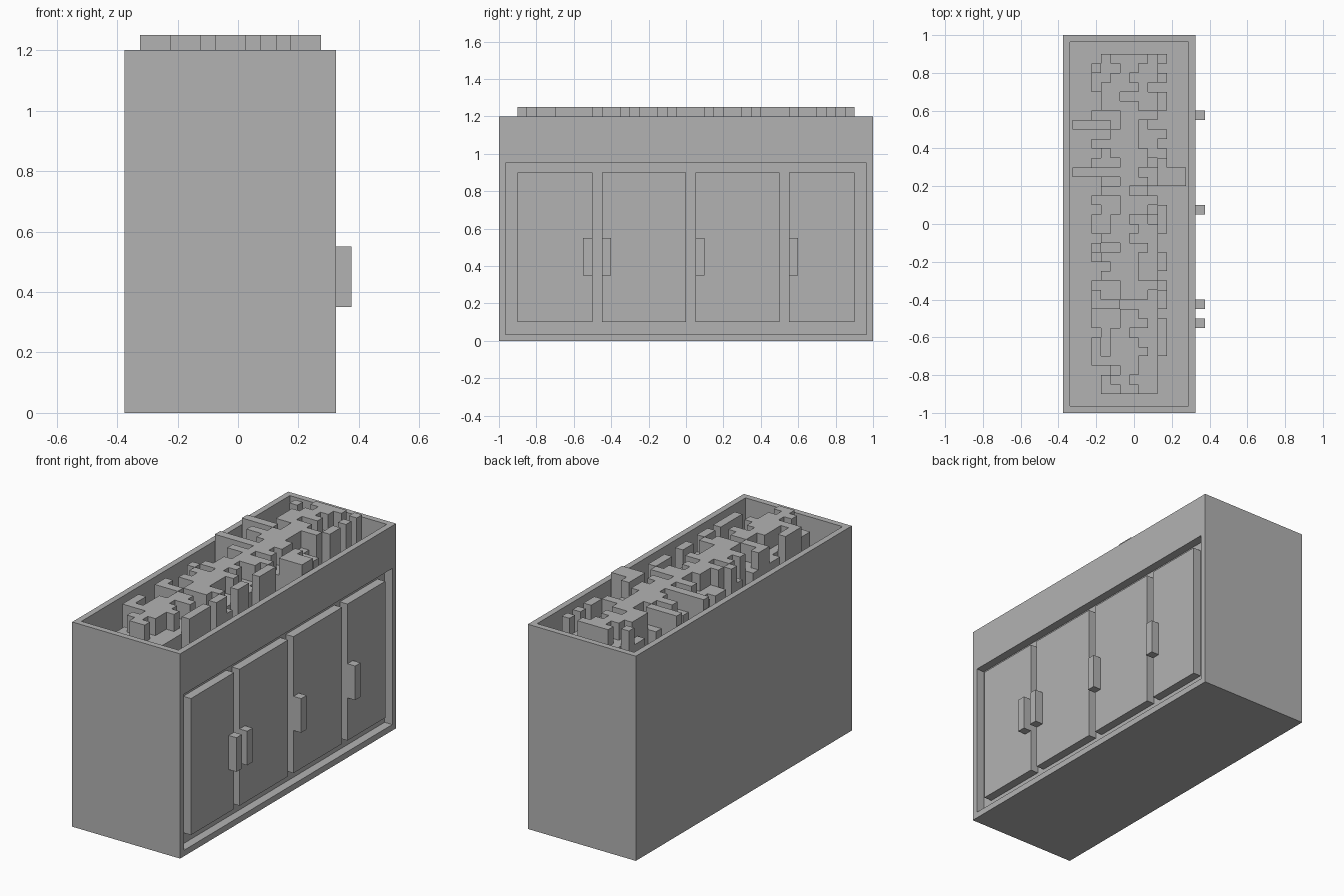
import bpy, bmesh, random
from mathutils import Vector

cube = bpy.data.objects.get("Cube")
if cube:
    bpy.data.objects.remove(cube, do_unlink=True)

grey = bpy.data.materials.new("plain_grey")
grey.use_nodes = True
COLOUR = (0.45, 0.45, 0.45, 1)
grey.diffuse_color = COLOUR
grey.node_tree.nodes["Principled BSDF"].inputs["Base Color"].default_value = COLOUR

U = 0.05                                 # block size
FLOOR, LOW, TALL = 1.0, 1.15, 1.25       # tray floor and block tops


def finish(name, bm):
    mesh = bpy.data.meshes.new(name)
    bm.to_mesh(mesh)
    bm.free()
    mesh.materials.append(grey)
    bpy.context.collection.objects.link(bpy.data.objects.new(name, mesh))


def box_bm(lo, hi):
    bm = bmesh.new()
    bmesh.ops.create_cube(bm, size=1)
    lo, hi = Vector(lo), Vector(hi)
    for v in bm.verts:
        v.co = (lo + hi) / 2 + v.co * (hi - lo)
    return bm


def recess(bm, normal, depth, top):
    """Inset the face looking along normal, cap its height, and sink it."""
    bm.normal_update()
    face = max(bm.faces, key=lambda f: f.normal.dot(Vector(normal)))
    bmesh.ops.inset_individual(bm, faces=[face], thickness=U)
    for v in face.verts:
        v.co.z = min(v.co.z, top)
    sunk = bmesh.ops.extrude_discrete_faces(bm, faces=[face])["faces"][0]
    bmesh.ops.translate(bm, verts=sunk.verts, vec=Vector(normal) * -depth)


# Cabinet body with a sunken door bay and an open tray on top
body = box_bm((-0.375, -1, 0), (0.325, 1, 1.2))
recess(body, (1, 0, 0), U, 0.95)
recess(body, (0, 0, 1), 1.2 - FLOOR, 1.2)
finish("cabinet_body", body)

# Doors, each with a block handle: start, end, handle start along y
DOORS = [(-0.9, -0.5, -0.55), (-0.45, 0, -0.45),
         (0.05, 0.5, 0.05), (0.55, 0.9, 0.55)]
for i, (start, end, grip) in enumerate(DOORS, 1):
    finish(f"door_{i}", box_bm((0.275, start, 0.1), (0.325, end, 0.9)))
    finish(f"handle_{i}", box_bm((0.325, grip, 0.35), (0.375, grip + U, 0.55)))

# Tray contents: rows of low blocks with a tall, wandering run on each row
random.seed(7)
heights = {}


def fill(row, first, last, height):
    for col in range(first, last):
        heights[row, col] = height


for row in range(36):
    fill(row, random.choice((2, 2, 3, 3, 4)), random.choice((8, 9, 9, 10)), LOW)
    start = random.randint(3, 5)
    fill(row, start, start + random.randint(2, 4), TALL)
    if random.random() < 0.35:
        fill(row, 9, 10, TALL)
    if random.random() < 0.25:
        fill(row, 2, 3, TALL)

# Long blocks that reach the tray walls
fill(7, 0, 4, TALL)
fill(12, 0, 4, TALL)
fill(12, 9, 12, TALL)
fill(13, 9, 12, TALL)

# Skin the blocks, with side walls only where the neighbour is lower
bm = bmesh.new()


def quad(*points):
    bm.faces.new([bm.verts.new(p) for p in points])


for (row, col), h in heights.items():
    x0, y1 = -0.325 + col * U, 0.9 - row * U
    x1, y0 = x0 + U, y1 - U
    corners = [(x0, y0), (x1, y0), (x1, y1), (x0, y1)]
    quad(*[(x, y, h) for x, y in corners])
    neighbours = [(row + 1, col), (row, col + 1), (row - 1, col), (row, col - 1)]
    for k, cell in enumerate(neighbours):
        n = heights.get(cell, FLOOR)
        if n < h:
            a, b = corners[k], corners[(k + 1) % 4]
            quad((*a, n), (*b, n), (*b, h), (*a, h))
bmesh.ops.remove_doubles(bm, verts=bm.verts, dist=0.001)
finish("tray_contents", bm)
